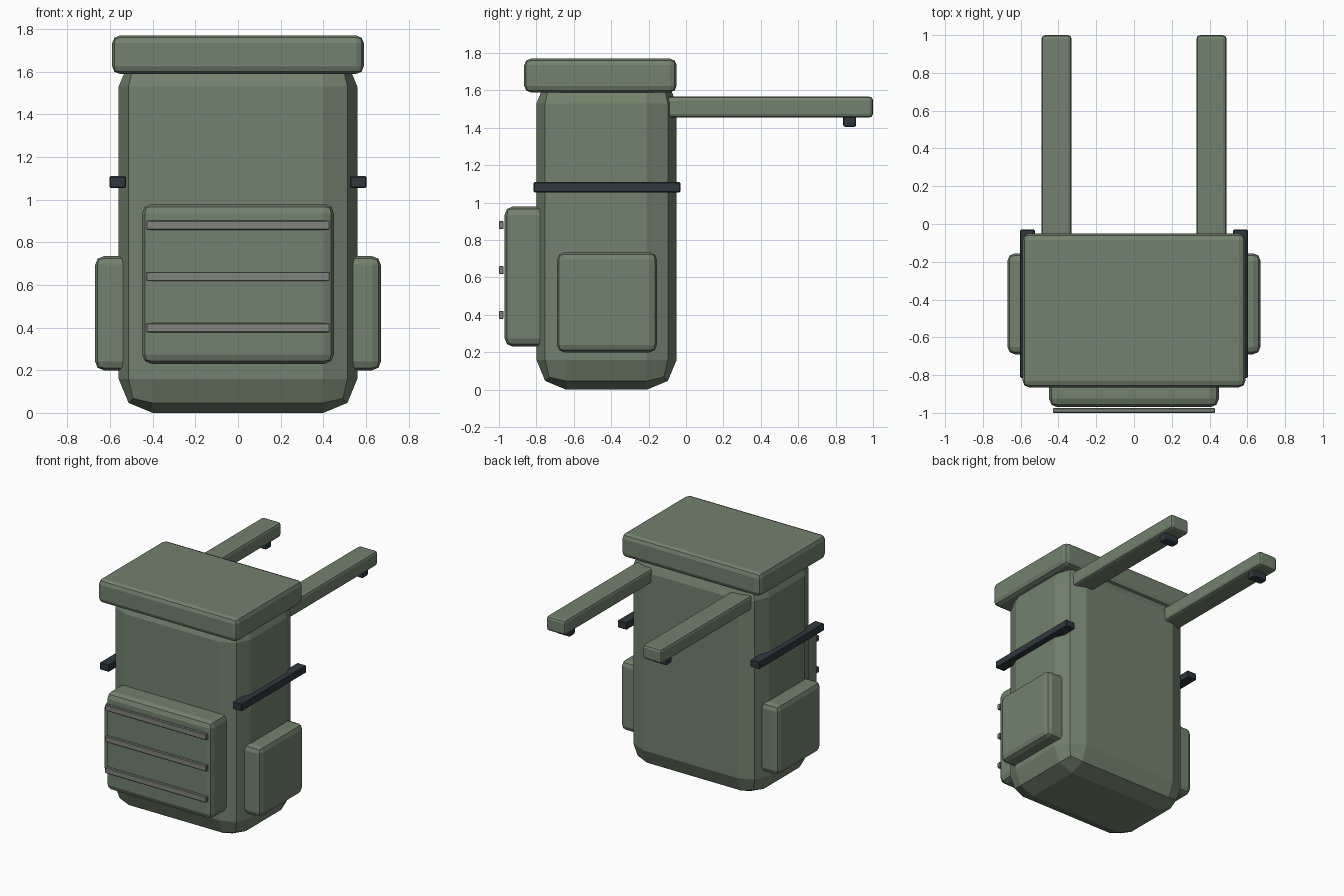
import bpy

if "Cube" in bpy.data.objects:
    bpy.data.objects.remove(bpy.data.objects["Cube"])


def material(name, rgb):
    m = bpy.data.materials.new(name)
    m.diffuse_color = (*rgb, 1)
    m.use_nodes = True
    m.node_tree.nodes["Principled BSDF"].inputs["Base Color"].default_value = m.diffuse_color
    return m


GREEN = material("canvas_green", (0.17, 0.22, 0.155))
DARK = material("dark_webbing", (0.03, 0.04, 0.047))
GREY = material("grey_webbing", (0.22, 0.23, 0.205))


def box(name, xs, ys, zs, mat, bevel=0.0, segments=2):
    """Bevelled box from its min/max extents on each axis."""
    spans = (xs, ys, zs)
    bpy.ops.mesh.primitive_cube_add(size=1, location=[(a + b) / 2 for a, b in spans])
    ob = bpy.context.object
    ob.name = name
    ob.scale = [b - a for a, b in spans]
    bpy.ops.object.transform_apply(location=False, rotation=False, scale=True)
    ob.data.materials.append(mat)
    if bevel:
        mod = ob.modifiers.new("Bevel", "BEVEL")
        mod.width = bevel
        mod.segments = segments
    return ob


def pair(name, xs, ys, zs, mat, bevel=0.0, segments=2):
    """The same box on the right and the left side."""
    box("right_" + name, xs, ys, zs, mat, bevel, segments)
    box("left_" + name, (-xs[1], -xs[0]), ys, zs, mat, bevel, segments)


# Main bag and overhanging lid
box("main_bag", (-0.56, 0.56), (-0.80, -0.05), (0, 1.69), GREEN, 0.16)
box("lid", (-0.59, 0.59), (-0.865, -0.05), (1.59, 1.77), GREEN, 0.035)

# Front pocket with three webbing rows
box("front_pocket", (-0.45, 0.45), (-0.97, -0.72), (0.23, 0.98), GREEN, 0.045)
for i, z in enumerate((0.40, 0.64, 0.88)):
    box(f"webbing_row_{i + 1}", (-0.43, 0.43), (-1.0, -0.975), (z - 0.022, z + 0.022), GREY, 0.004, 1)

# Side pockets and compression straps
pair("side_pocket", (0.43, 0.67), (-0.69, -0.155), (0.20, 0.735), GREEN, 0.04)
pair("compression_strap", (0.525, 0.603), (-0.815, -0.03), (1.055, 1.11), DARK, 0.005, 1)

# Shoulder straps reaching backwards, with buckles beneath
pair("shoulder_strap", (0.33, 0.49), (-0.12, 1.0), (1.455, 1.567), GREEN, 0.02)
pair("strap_buckle", (0.35, 0.47), (0.84, 0.91), (1.405, 1.475), DARK, 0.012)
